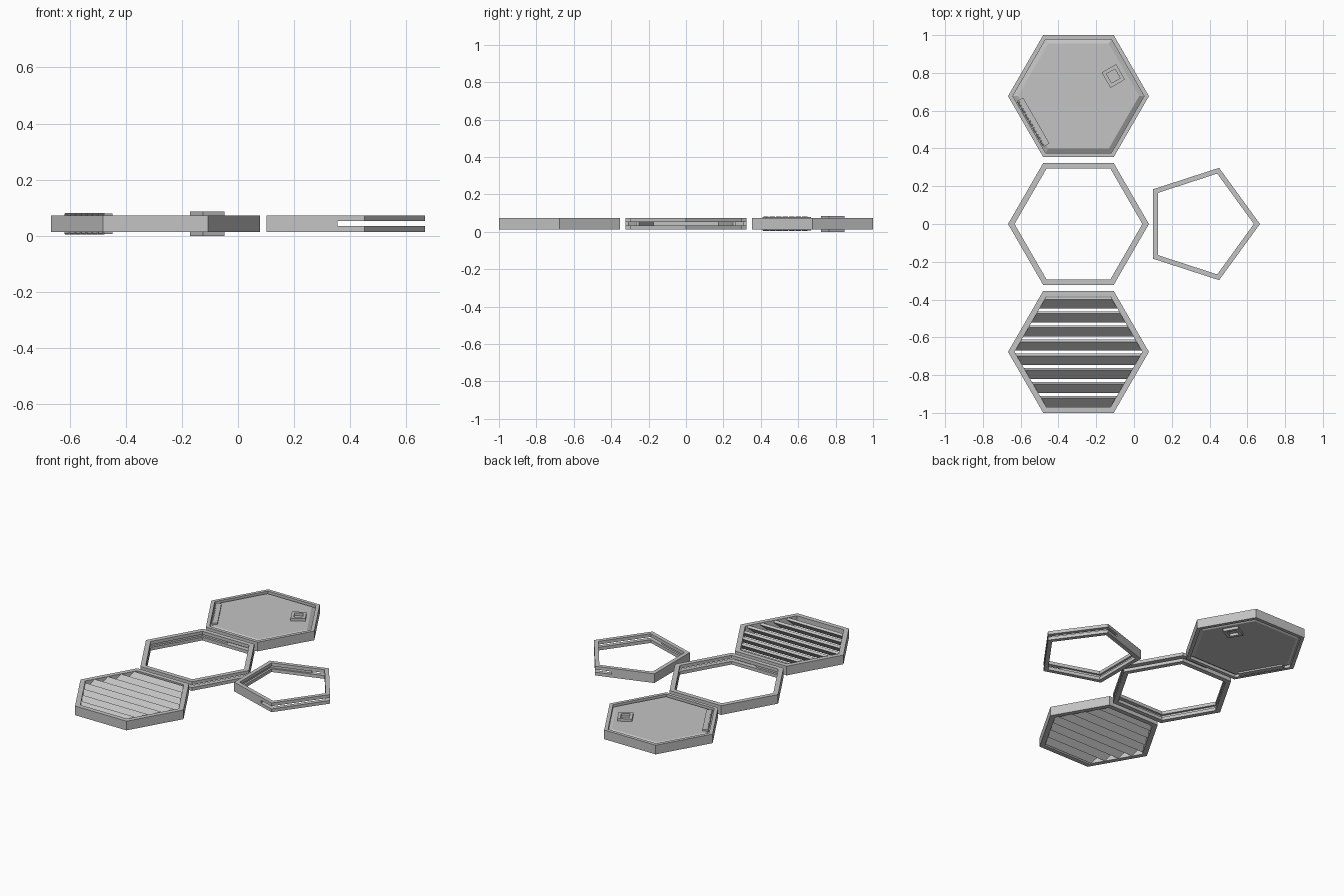
import bpy, bmesh, math
from mathutils import Vector, Matrix

cube = bpy.data.objects.get("Cube")
if cube:
    bpy.data.objects.remove(cube, do_unlink=True)

grey = bpy.data.materials.new("plain_grey")
grey.use_nodes = True
grey.diffuse_color = (0.55, 0.55, 0.55, 1)
grey.node_tree.nodes["Principled BSDF"].inputs["Base Color"].default_value = grey.diffuse_color

MID = 0.043            # middle height shared by every part
HALF = 0.030           # half thickness of the frames
SLOT = 0.009           # half height of the sliding slot
HEX, PENT = 0.323, 0.253   # outer apothems
HEX_X, STEP = -0.294, 0.677


def finish(bm, name, location, spin=0):
    bmesh.ops.recalc_face_normals(bm, faces=bm.faces)
    mesh = bpy.data.meshes.new(name)
    bm.to_mesh(mesh)
    bm.free()
    mesh.materials.append(grey)
    obj = bpy.data.objects.new(name, mesh)
    obj.location = location
    obj.rotation_euler.z = spin
    bpy.context.collection.objects.link(obj)
    return obj


def loft(sides, profile, ring=True, phase=0):
    """Sweep (apothem, z) points around a regular polygon; ring closes the profile."""
    bm = bmesh.new()
    loops = []
    for apothem, z in profile:
        r = apothem / math.cos(math.pi / sides)
        angles = [phase + math.tau * i / sides for i in range(sides)]
        loops.append([bm.verts.new((r * math.cos(a), r * math.sin(a), z)) for a in angles])
    pairs = list(zip(loops, loops[1:]))
    if ring:
        pairs.append((loops[-1], loops[0]))
    else:
        bm.faces.new(loops[0])
        bm.faces.new(loops[-1])
    for a, b in pairs:
        for i in range(sides):
            j = (i + 1) % sides
            bm.faces.new((a[i], a[j], b[j], b[i]))
    return bm


def band(inner, outer, low, high):
    return [(outer, low), (outer, high), (inner, high), (inner, low)]


def clip(bm, point, normal):
    """Cut away everything beyond a plane and cap the cut."""
    cut = bmesh.ops.bisect_plane(bm, geom=bm.verts[:] + bm.edges[:] + bm.faces[:],
                                 plane_co=point, plane_no=normal, clear_outer=True)
    edges = [e for e in cut["geom_cut"] if isinstance(e, bmesh.types.BMEdge)]
    if edges:
        bmesh.ops.holes_fill(bm, edges=edges, sides=0)


def box(bm, size, matrix):
    bmesh.ops.create_cube(bm, size=1, matrix=matrix @ Matrix.Diagonal((*size, 1)))


def slotted_frame(name, sides, outer, width, location):
    # Two rails joined by a spine on one half, leaving the other half open
    inner = outer - width
    for label, sign in (("upper", 1), ("lower", -1)):
        bm = loft(sides, band(inner, outer, MID + sign * SLOT, MID + sign * HALF))
        finish(bm, f"{name}_{label}_rail", location)
    spine = loft(sides, band(outer - width / 2, outer, MID - SLOT, MID + SLOT))
    clip(spine, Vector(), Vector((1, 0, 0)))
    finish(spine, f"{name}_spine", location)


# Open frames
slotted_frame("open_hexagon", 6, HEX, 0.030, (HEX_X, 0, 0))
slotted_frame("open_pentagon", 5, PENT, 0.026, (0.354, 0, 0))

# Louvre frame
louvre_at = (HEX_X, -STEP, 0)
inner = HEX - 0.030
finish(loft(6, band(inner, HEX, MID - HALF, MID + HALF)), "louvre_frame", louvre_at)

# Tilted slats trimmed to the inside of the frame
for i in range(8):
    bm = bmesh.new()
    tilt = Matrix.Rotation(math.radians(45), 4, "X")
    box(bm, (0.8, 0.067, 0.016), Matrix.Translation((0, 0.259 - 0.0745 * i, MID)) @ tilt)
    for k in range(6):
        a = math.radians(30 + 60 * k)
        n = Vector((math.cos(a), math.sin(a), 0))
        clip(bm, n * inner, n)
    finish(bm, f"louvre_slat_{i + 1}", louvre_at)

# Door frame and bevelled door panel
door_at = Vector((HEX_X, STEP, 0))
rim = 0.301
finish(loft(6, band(rim, HEX, MID - HALF, MID + HALF)), "door_frame", door_at)
panel = [(0.278, MID - 0.026), (rim, MID - 0.011), (rim, MID + 0.011), (0.278, MID + 0.026)]
finish(loft(6, panel, ring=False), "door_panel", door_at)

# Handle surround and hinge, repeated on both faces of the door
for label, sign in (("upper", 1), ("lower", -1)):
    a = math.radians(30)
    centre = door_at + Vector((math.cos(a), math.sin(a), 0)) * 0.213
    ends = sorted((MID + sign * 0.024, MID + sign * 0.043))
    handle = finish(loft(4, band(0.026, 0.044, *ends), phase=math.pi / 4),
                    f"{label}_handle_surround", centre, a)
    handle.scale.y = 1.07

    a = math.radians(210)
    bm = bmesh.new()
    box(bm, (0.034, 0.28, 0.020), Matrix.Translation((0.275, 0, MID + sign * 0.026)))
    finish(bm, f"{label}_hinge_leaf", door_at, a)
    bm = bmesh.new()
    for k in range(7):
        spot = Matrix.Translation((0.291, 0.04 * (k - 3), MID + sign * 0.033))
        bmesh.ops.create_cone(bm, cap_ends=True, segments=8, radius1=0.006, radius2=0.006,
                              depth=0.03, matrix=spot @ Matrix.Rotation(math.pi / 2, 4, "X"))
    finish(bm, f"{label}_hinge_knuckles", door_at, a)
